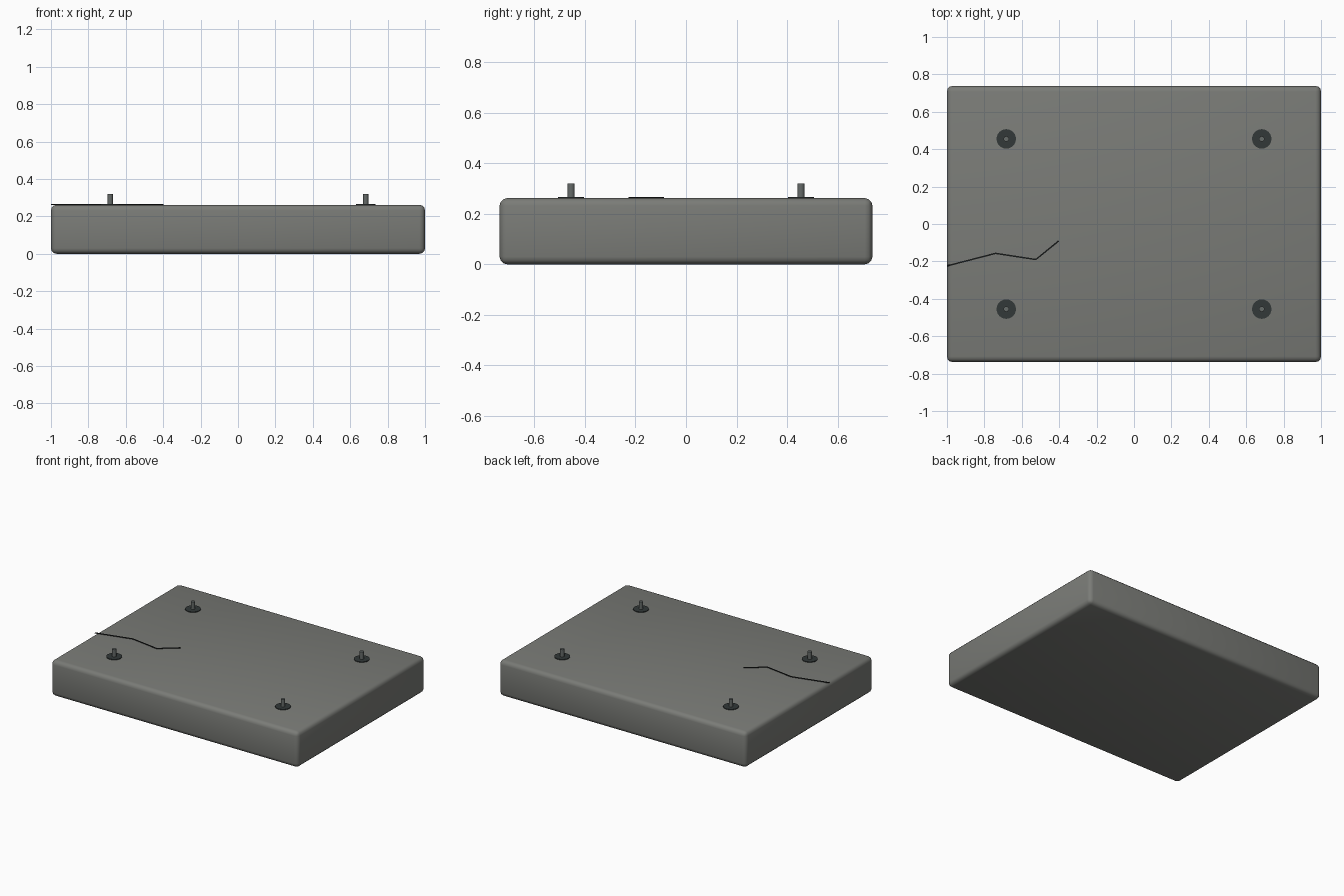
import bpy, bmesh, math
from mathutils import Vector

if "Cube" in bpy.data.objects:
    bpy.data.objects.remove(bpy.data.objects["Cube"])

TOP = 0.262

def material(name, rgb):
    m = bpy.data.materials.new(name)
    m.diffuse_color = (*rgb, 1)
    m.use_nodes = True
    m.node_tree.nodes["Principled BSDF"].inputs["Base Color"].default_value = m.diffuse_color
    return m

concrete = material("concrete grey", (0.195, 0.2, 0.185))
dark_steel = material("dark steel", (0.032, 0.04, 0.04))
bolt_steel = material("bolt steel", (0.13, 0.145, 0.14))
crack_black = material("crack black", (0.008, 0.009, 0.009))

def cylinder(name, x, y, z0, z1, r, sides, mat):
    bpy.ops.mesh.primitive_cylinder_add(vertices=sides, radius=r, depth=z1 - z0,
                                        location=(x, y, (z0 + z1) / 2))
    ob = bpy.context.object
    ob.name = name
    ob.data.materials.append(mat)
    bpy.ops.object.shade_smooth_by_angle(angle=math.radians(40))

# Rounded slab
bpy.ops.mesh.primitive_cube_add(size=1, location=(0, 0, TOP / 2))
slab = bpy.context.object
slab.name = "slab"
slab.scale = (2, 1.476, TOP)
bpy.ops.object.transform_apply(location=False, rotation=False, scale=True)
slab.data.materials.append(concrete)
bevel = slab.modifiers.new("rounded edges", 'BEVEL')
bevel.width = 0.03
bevel.segments = 3
bpy.ops.object.modifier_apply(modifier=bevel.name)
bpy.ops.object.shade_smooth_by_angle(angle=math.radians(40))

# Anchor bolts with washers
for x in (-0.683, 0.683):
    for y in (-0.455, 0.455):
        cylinder("washer", x, y, TOP - 0.004, TOP + 0.005, 0.052, 24, dark_steel)
        cylinder("anchor_bolt", x, y, TOP - 0.02, 0.32, 0.0145, 10, bolt_steel)

# Crack: thin zigzag strip on the top face
path = [Vector(p) for p in ((-1, -0.224), (-0.74, -0.157), (-0.525, -0.19), (-0.402, -0.09))]
half = 0.004
bm = bmesh.new()
rows = []
for i, p in enumerate(path):
    d = (path[min(i + 1, 3)] - path[max(i - 1, 0)]).normalized()
    n = Vector((0, 1)) if i == 0 else Vector((-d.y, d.x))
    rows.append([bm.verts.new((*(p + n * s), z)) for s, z in
                 ((-half, TOP - 0.001), (half, TOP - 0.001),
                  (half, TOP + 0.004), (-half, TOP + 0.004))])
for a, b in zip(rows, rows[1:]):
    for k in range(4):
        bm.faces.new((a[k], a[(k + 1) % 4], b[(k + 1) % 4], b[k]))
bm.faces.new(rows[0])
bm.faces.new(rows[-1])
bmesh.ops.recalc_face_normals(bm, faces=bm.faces)
mesh = bpy.data.meshes.new("crack")
bm.to_mesh(mesh)
bm.free()
mesh.materials.append(crack_black)
bpy.context.collection.objects.link(bpy.data.objects.new("crack", mesh))
